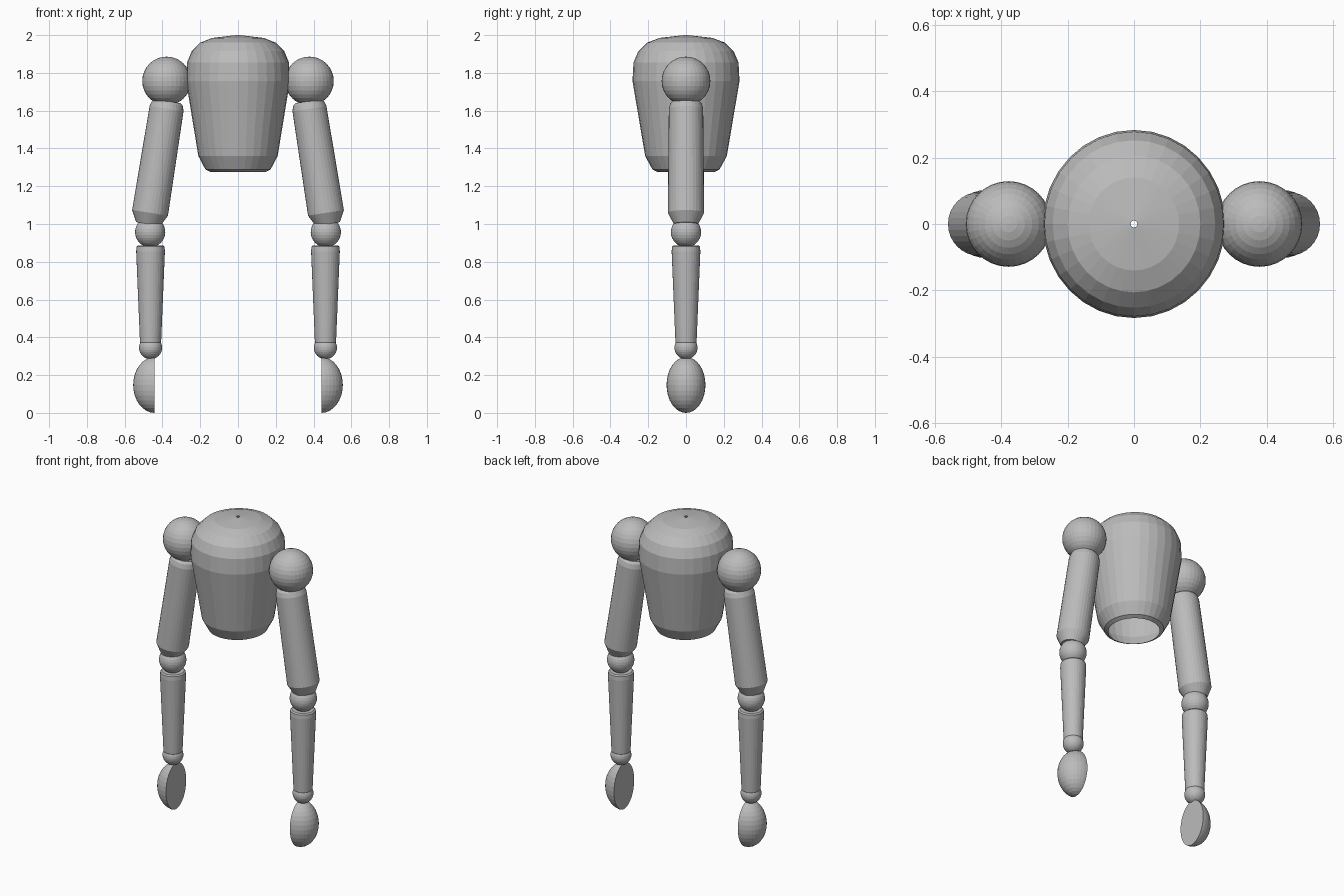
import bpy, bmesh, math
from mathutils import Vector, Matrix

if "Cube" in bpy.data.objects:
    bpy.data.objects.remove(bpy.data.objects["Cube"])

grey = bpy.data.materials.new("plain grey")
grey.diffuse_color = (0.5, 0.5, 0.5, 1)
grey.use_nodes = True
grey.node_tree.nodes["Principled BSDF"].inputs["Base Color"].default_value = grey.diffuse_color


def finish(bm, name, matrix=Matrix()):
    bm.transform(matrix)
    bmesh.ops.recalc_face_normals(bm, faces=bm.faces)
    me = bpy.data.meshes.new(name)
    bm.to_mesh(me)
    bm.free()
    me.materials.append(grey)
    ob = bpy.data.objects.new(name, me)
    bpy.context.collection.objects.link(ob)
    return ob


def lathe(name, profile, segments, capped, matrix=Matrix()):
    """Revolve (radius, height) points, listed from top to bottom, about z."""
    bm = bmesh.new()
    rings = [[bm.verts.new((r * math.cos(a), r * math.sin(a), z))
              for a in (math.tau * i / segments for i in range(segments))]
             for r, z in profile]
    for upper, lower in zip(rings, rings[1:]):
        for i in range(segments):
            j = (i + 1) % segments
            bm.faces.new((upper[i], lower[i], lower[j], upper[j]))
    if capped:
        bm.faces.new(rings[0])
        bm.faces.new(rings[-1])
    return finish(bm, name, matrix)


def ball(name, centre, radius):
    bm = bmesh.new()
    bmesh.ops.create_uvsphere(bm, u_segments=32, v_segments=16, radius=radius)
    return finish(bm, name, Matrix.Translation(centre))


# Torso: open shell, with a pinhole at the neck and an open waist
lathe("torso",
      [(0.010, 2.0), (0.136, 1.985), (0.200, 1.960), (0.245, 1.915),
       (0.270, 1.855), (0.275, 1.757), (0.210, 1.360), (0.172, 1.288),
       (0.148, 1.276)],
      32, False, Matrix.Diagonal((1, 1.03, 1, 1)))

for side, label in ((-1, "left"), (1, "right")):
    # Ball joints
    ball(label + "_shoulder", (side * 0.378, 0, 1.757), 0.129)
    ball(label + "_elbow", (side * 0.465, 0, 0.957), 0.08)
    ball(label + "_wrist", (side * 0.463, 0, 0.345), 0.061)

    # Upper arm: bevelled cylinder leaning outward
    top = Vector((side * 0.372, 0, 1.65))
    bottom = Vector((side * 0.475, 0, 1.0))
    axis = top - bottom
    length = axis.length
    lean = Matrix.Translation(bottom) @ axis.to_track_quat('Z', 'Y').to_matrix().to_4x4()
    lathe(label + "_upper_arm",
          [(0.070, length), (0.083, length - 0.012), (0.091, length - 0.04),
           (0.096, 0.06), (0.065, 0.0)], 32, True, lean)

    # Forearm: straight taper
    lathe(label + "_forearm",
          [(0.066, 0.887), (0.074, 0.880), (0.076, 0.855),
           (0.056, 0.375), (0.045, 0.345)],
          32, True, Matrix.Translation((side * 0.463, 0, 0)))

    # Hand: half ellipsoid with its flat palm facing inward
    bm = bmesh.new()
    bmesh.ops.create_uvsphere(bm, u_segments=32, v_segments=16, radius=1)
    cut = bmesh.ops.bisect_plane(bm, geom=bm.verts[:] + bm.edges[:] + bm.faces[:],
                                 plane_co=(0, 0, 0), plane_no=(-side, 0, 0),
                                 clear_outer=True, dist=1e-4)
    rim = [e for e in cut["geom_cut"] if isinstance(e, bmesh.types.BMEdge)]
    bmesh.ops.edgeloop_fill(bm, edges=rim)
    finish(bm, label + "_hand",
           Matrix.Translation((side * 0.441, 0, 0.148))
           @ Matrix.Diagonal((0.114, 0.103, 0.148, 1)))
